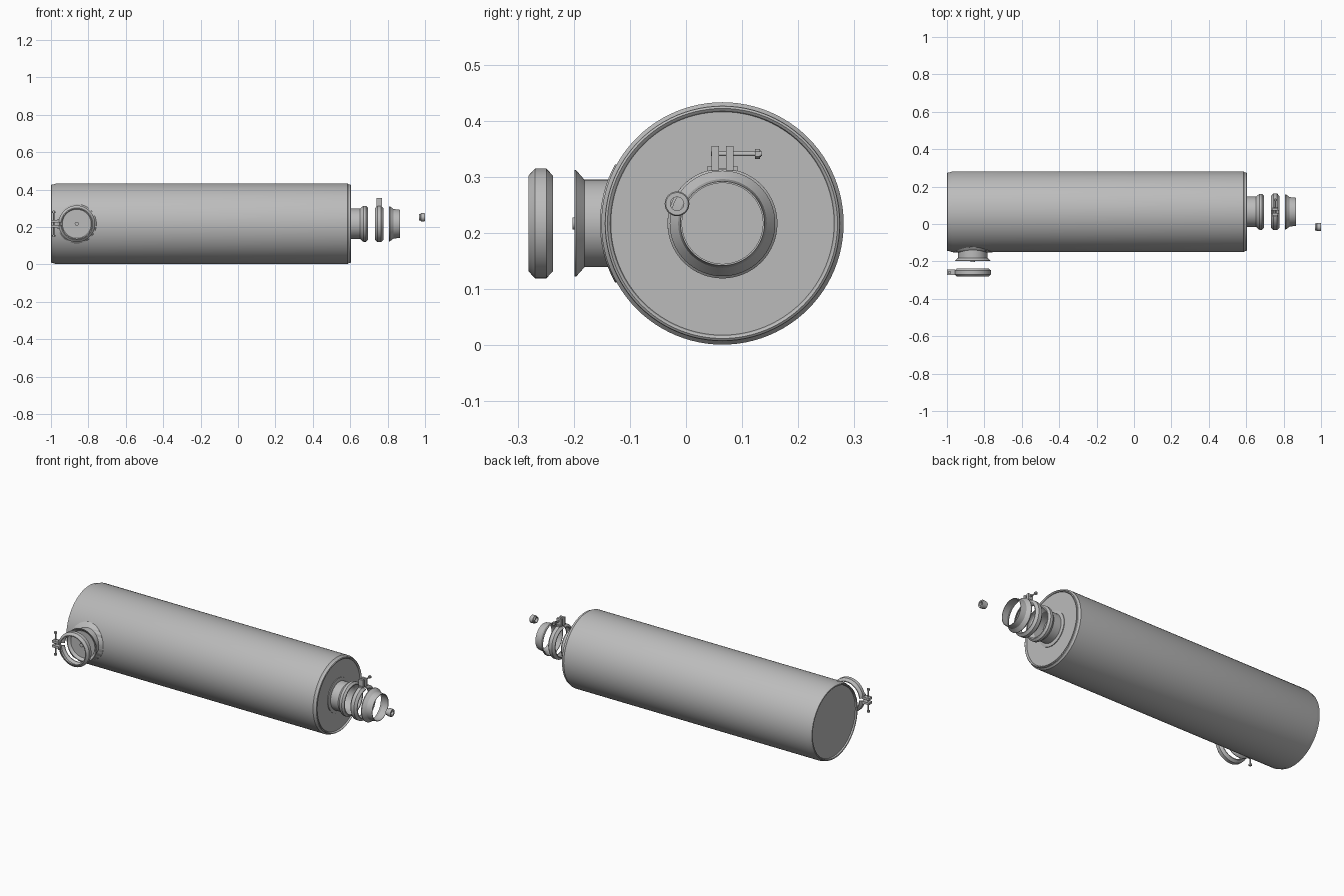
import bpy
import bmesh
from math import cos, sin, tau, radians
from mathutils import Vector, Matrix

cube = bpy.data.objects.get("Cube")
if cube:
    bpy.data.objects.remove(cube, do_unlink=True)

X, Y, Z = Vector((1, 0, 0)), Vector((0, 1, 0)), Vector((0, 0, 1))
CENTER_Y, CENTER_Z, INLET_X = 0.065, 0.217, -0.862

steel = bpy.data.materials.new("plain_steel_grey")
steel.use_nodes = True
GREY = (0.5, 0.5, 0.5, 1)
steel.diffuse_color = GREY
steel.node_tree.nodes["Principled BSDF"].inputs["Base Color"].default_value = GREY


def finish(name, bm):
    bmesh.ops.remove_doubles(bm, verts=bm.verts, dist=1e-5)
    bmesh.ops.recalc_face_normals(bm, faces=bm.faces)
    mesh = bpy.data.meshes.new(name)
    bm.to_mesh(mesh)
    bm.free()
    mesh.materials.append(steel)
    mesh.shade_smooth()
    mesh.set_sharp_from_angle(angle=radians(25))
    obj = bpy.data.objects.new(name, mesh)
    bpy.context.collection.objects.link(obj)
    return obj


def lathe(name, profile, origin, axis, up=Z, closed=True, gap=0, steps=64):
    """Turn (distance along axis, radius) points; a gap opens towards up."""
    bm = bmesh.new()
    side = axis.cross(up)
    rings = []
    for i in range(steps + 1):
        a = gap + (tau - 2 * gap) * i / steps
        out = up * cos(a) + side * sin(a)
        rings.append([bm.verts.new(origin + axis * t + out * r) for t, r in profile])
    count = len(profile)
    for a, b in zip(rings, rings[1:]):
        for j in range(count if closed else count - 1):
            k = (j + 1) % count
            bm.faces.new((a[j], a[k], b[k], b[j]))
    if gap:
        bm.faces.new(rings[0])
        bm.faces.new(rings[-1])
    return finish(name, bm)


def rod(name, start, axis, length, radius, sides=24):
    return lathe(name, [(0, 0), (0, radius), (length, radius), (length, 0)], start, axis,
                 Z if abs(axis.z) < 0.5 else X, closed=False, steps=sides)


def block(name, center, size):
    bm = bmesh.new()
    bmesh.ops.create_cube(bm, size=1, matrix=Matrix.Translation(center) @ Matrix.Diagonal((*size, 1)))
    return finish(name, bm)


def clamp(name, origin, axis, up, both_ends):
    # V-section band, split at the lugs
    band = [(-0.022, 0.080), (-0.022, 0.085), (-0.010, 0.098), (0.010, 0.098),
            (0.022, 0.085), (0.022, 0.080), (0.018, 0.080), (0.008, 0.093),
            (-0.008, 0.093), (-0.018, 0.080)]
    lathe(name + "_band", band, origin, axis, up, gap=0.075)
    side = Vector([abs(c) for c in axis.cross(up)])
    axis_abs, up_abs = Vector([abs(c) for c in axis]), Vector([abs(c) for c in up])
    for s, label in ((-1, "a"), (1, "b")):
        block(f"{name}_lug_{label}", origin + up * 0.116 + side * s * 0.013,
              side * 0.013 + axis_abs * 0.03 + up_abs * 0.044)
        block(f"{name}_lug_foot_{label}", origin + up * 0.098 + side * s * 0.017,
              side * 0.020 + axis_abs * 0.022 + up_abs * 0.009)
    # Bolt through both lugs
    bolt = origin + up * 0.124
    start = -0.07 if both_ends else -0.02
    rod(name + "_bolt", bolt + side * start, side, 0.07 - start, 0.004)
    rod(name + "_nut", bolt + side * 0.058, side, 0.009, 0.009, 6)
    rod(name + "_washer", bolt + side * 0.066, side, 0.003, 0.006)
    if both_ends:
        rod(name + "_bolt_head", bolt - side * 0.068, side, 0.009, 0.009, 6)


# Main cylinder with rolled rims and recessed end plates
middle = Vector((0, CENTER_Y, CENTER_Z))
lathe("body", [(-0.990, 0), (-0.990, 0.199), (-0.998, 0.201), (-1.0, 0.205), (-0.998, 0.209),
               (-0.988, 0.210), (-0.972, 0.216), (0.586, 0.216), (0.593, 0.210),
               (0.602, 0.209), (0.605, 0.205), (0.602, 0.201), (0.596, 0.199), (0.596, 0)],
      middle, X, closed=False, steps=96)

# Inlet saddle: a skin patch of the body trimmed to a round outline
saddle = rod("inlet_saddle", Vector((-0.99, CENTER_Y, CENTER_Z)), X, 0.3, 0.2185, 96)
trim = rod("saddle_trim", Vector((INLET_X, -0.3, CENTER_Z)), Y, 0.3, 0.105, 64)
trim.hide_render = True
trim.hide_viewport = True
cut = saddle.modifiers.new("trim", "BOOLEAN")
cut.operation = "INTERSECT"
cut.solver = "EXACT"
cut.object = trim

# Inlet neck with flared lip, cap and centre stud
inlet = Vector((INLET_X, 0, CENTER_Z))
lathe("inlet_neck", [(-0.05, 0.078), (-0.181, 0.078), (-0.196, 0.095), (-0.199, 0.095),
                     (-0.199, 0.091), (-0.184, 0.074), (-0.05, 0.074)], inlet, Y)
rod("inlet_cap", inlet - Y * 0.188, Y, 0.006, 0.077, 64)
rod("inlet_stud", inlet - Y * 0.202, Y, 0.015, 0.011)
clamp("inlet_clamp", inlet - Y * 0.259, Y, -X, True)

# Outlet neck with collar and flared lip
lathe("outlet_collar", [(0.59, 0.076), (0.59, 0.098), (0.600, 0.098), (0.604, 0.082),
                        (0.604, 0.076)], middle, X)
lathe("outlet_neck", [(0.59, 0.081), (0.652, 0.081), (0.670, 0.096), (0.685, 0.096),
                      (0.695, 0.086), (0.695, 0.080), (0.682, 0.088), (0.672, 0.088),
                      (0.654, 0.076), (0.59, 0.076)], middle, X)
clamp("outlet_clamp", middle + X * 0.755, X, Z, False)

# Loose flared adapter and threaded bung
lathe("adapter", [(0.807, 0.093), (0.812, 0.094), (0.832, 0.079), (0.866, 0.075),
                  (0.866, 0.072), (0.830, 0.074), (0.807, 0.089)], middle, X)
lathe("bung", [(0.968, 0.013), (0.968, 0.018), (0.976, 0.018), (0.978, 0.022), (0.997, 0.022),
               (1.0, 0.020), (1.0, 0.012)], Vector((0, -0.016, 0.252)), X, steps=32)
